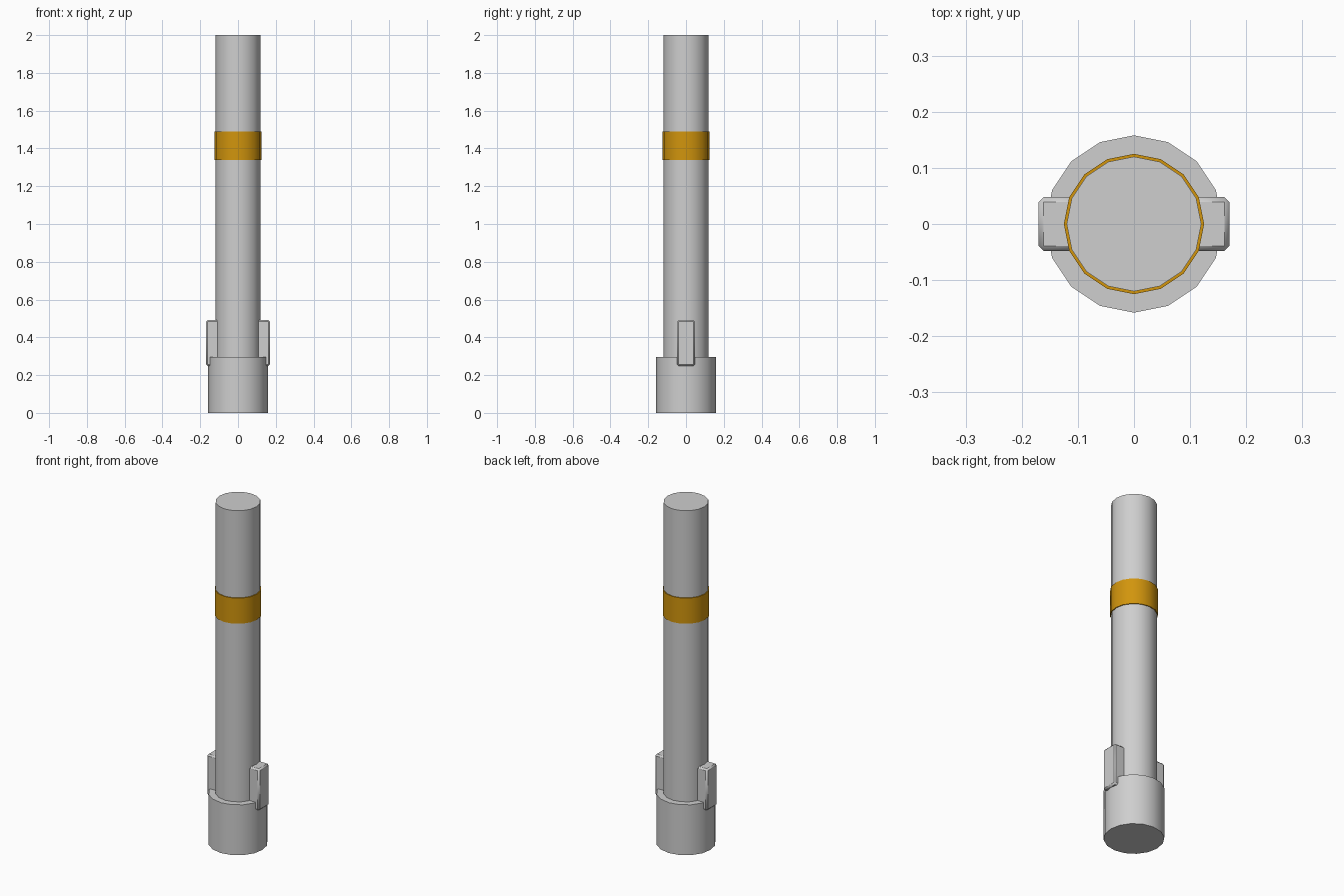
import bpy
import math

if "Cube" in bpy.data.objects:
    bpy.data.objects.remove(bpy.data.objects["Cube"], do_unlink=True)


def make_material(name, color):
    mat = bpy.data.materials.new(name)
    mat.use_nodes = True
    mat.diffuse_color = color
    mat.node_tree.nodes["Principled BSDF"].inputs["Base Color"].default_value = color
    return mat


grey = make_material("light grey metal", (0.62, 0.62, 0.62, 1))
amber = make_material("amber band", (0.64, 0.30, 0.004, 1))


def finish(obj, name, mat):
    obj.name = name
    obj.data.name = name
    obj.data.materials.append(mat)
    bpy.ops.object.shade_smooth_by_angle(angle=math.radians(30))


def cylinder(name, radius, z0, z1, mat):
    bpy.ops.mesh.primitive_cylinder_add(
        vertices=16, radius=radius, depth=z1 - z0, location=(0, 0, (z0 + z1) / 2))
    finish(bpy.context.object, name, mat)


# Long tube, wider foot collar and coloured band
cylinder("tube", 0.12, 0.0, 2.0, grey)
cylinder("base_collar", 0.158, 0.0, 0.295, grey)
cylinder("band", 0.125, 1.34, 1.49, amber)

# Chamfered lugs on both sides, sunk into the tube
for side, sign in (("left", 1), ("right", -1)):
    bpy.ops.mesh.primitive_cube_add(size=1, location=(sign * 0.125, 0, 0.37))
    lug = bpy.context.object
    lug.scale = (0.09, 0.096, 0.244)
    bpy.ops.object.transform_apply(location=False, rotation=False, scale=True)
    bevel = lug.modifiers.new("chamfer", "BEVEL")
    bevel.width = 0.009
    bevel.segments = 1
    finish(lug, side + "_lug", grey)
